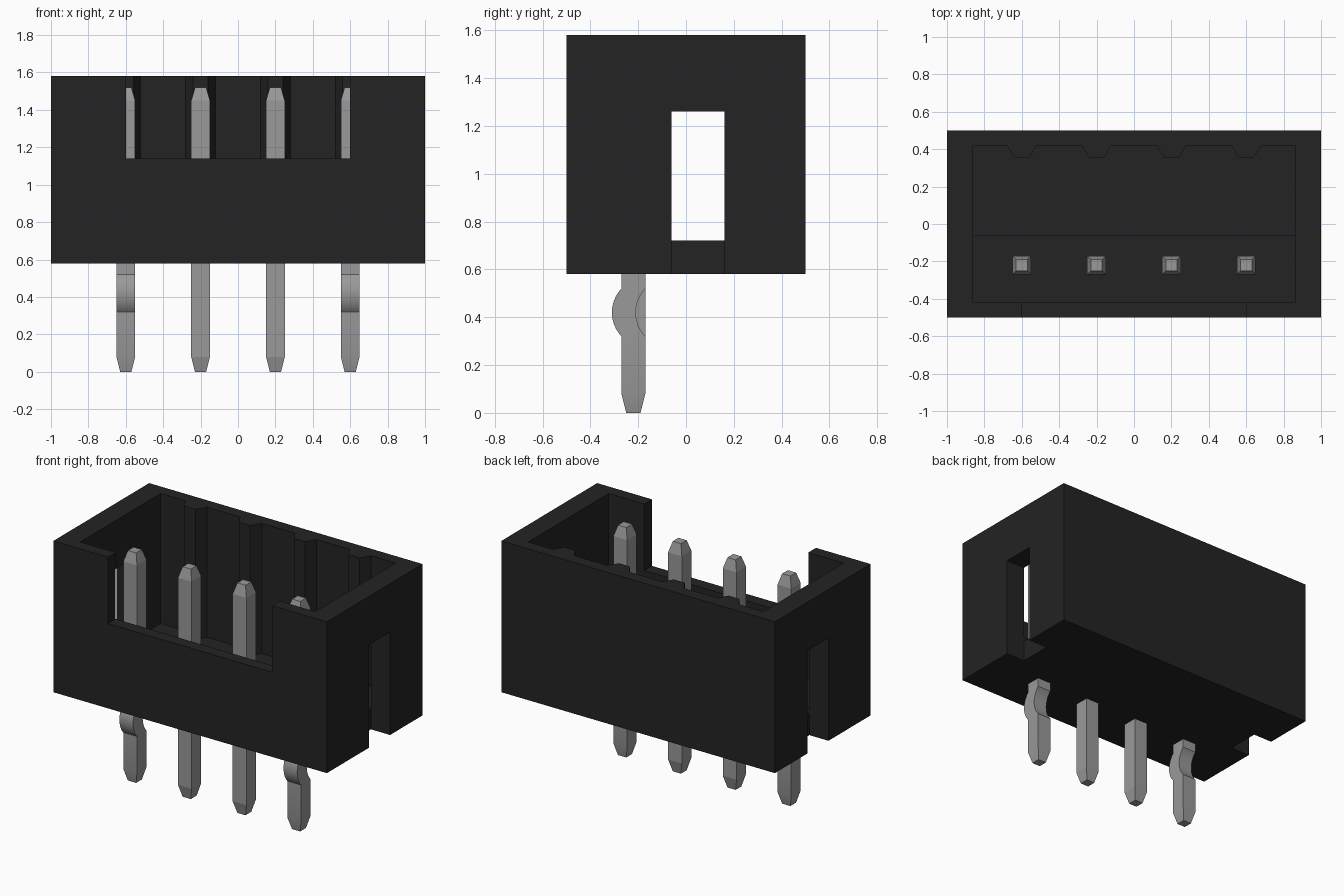
import bpy, bmesh, math

cube = bpy.data.objects.get("Cube")
if cube:
    bpy.data.objects.remove(cube, do_unlink=True)


def make_material(name, value, metallic=0.0):
    mat = bpy.data.materials.new(name)
    mat.use_nodes = True
    color = (value, value, value, 1)
    mat.diffuse_color = color
    mat.node_tree.nodes["Principled BSDF"].inputs["Base Color"].default_value = color
    return mat


BLACK = make_material("black plastic", 0.017)
GREY = make_material("grey metal", 0.32)


def loft(name, rings, mat):
    """Closed solid through rings of 3D points, listed from bottom to top."""
    bm = bmesh.new()
    loops = [[bm.verts.new(p) for p in ring] for ring in rings]
    n = len(rings[0])
    for low, high in zip(loops, loops[1:]):
        for i in range(n):
            j = (i + 1) % n
            bm.faces.new((low[i], low[j], high[j], high[i]))
    bm.faces.new(loops[0][::-1])
    bm.faces.new(loops[-1])
    bmesh.ops.recalc_face_normals(bm, faces=bm.faces)
    mesh = bpy.data.meshes.new(name)
    bm.to_mesh(mesh)
    bm.free()
    mesh.materials.append(mat)
    obj = bpy.data.objects.new(name, mesh)
    bpy.context.collection.objects.link(obj)
    return obj


def prism(name, outline, z0, z1, mat=BLACK):
    return loft(name, [[(x, y, z) for x, y in outline] for z in (z0, z1)], mat)


def box(name, x0, x1, y0, y1, z0, z1):
    return prism(name, [(x0, y0), (x1, y0), (x1, y1), (x0, y1)], z0, z1)


def select_only(obj):
    bpy.ops.object.select_all(action='DESELECT')
    obj.select_set(True)
    bpy.context.view_layer.objects.active = obj


def cut(target, cutter):
    cutter.hide_render = True
    select_only(target)
    mod = target.modifiers.new("cut", 'BOOLEAN')
    mod.operation = 'DIFFERENCE'
    mod.solver = 'EXACT'
    mod.object = cutter
    bpy.ops.object.modifier_apply(modifier=mod.name)
    bpy.data.objects.remove(cutter, do_unlink=True)


PIN_X = (-0.6, -0.2, 0.2, 0.6)

# Housing shell, with a cavity whose back wall carries one rib per pin
housing = box("housing", -1, 1, -0.5, 0.5, 0.58, 1.58)
outline = [(-0.86, -0.42), (0.86, -0.42), (0.86, 0.42)]
for x in reversed(PIN_X):
    outline += [(x + 0.08, 0.42), (x + 0.04, 0.355), (x - 0.04, 0.355), (x - 0.08, 0.42)]
outline.append((-0.86, 0.42))
cut(housing, prism("cavity_cutter", outline, 0.72, 1.7))

# Front notch and the slot in each end wall
cut(housing, box("notch_cutter", -0.6, 0.6, -0.6, -0.40, 1.14, 1.7))
for side in (-1, 1):
    x0, x1 = sorted((side * 0.86, side * 1.1))
    cut(housing, box("slot_cutter", x0, x1, -0.06, 0.16, 0.5, 1.26))

# Slightly raised floor around the pins
box("floor_step", -0.87, 0.87, -0.43, -0.06, 0.70, 0.75)


# Square pins with tapered ends; the outer two have a curved retaining kink
def make_pin(name, x, kinked):
    sections = [(0.0, 0.03, 0.0), (0.08, 0.05, 0.0)]      # height, half width, y shift
    if kinked:
        radius, sagitta = 0.145, 0.04
        end = math.asin(0.1 / radius)
        for i in range(13):
            a = -end + 2 * end * i / 12
            shift = radius * math.cos(a) - (radius - sagitta)
            sections.append((0.42 + radius * math.sin(a), 0.05, -shift))
    sections += [(1.45, 0.05, 0.0), (1.52, 0.03, 0.0)]
    rings = []
    for z, h, dy in sections:
        y = -0.22 + dy
        rings.append([(x - h, y - h, z), (x + h, y - h, z), (x + h, y + h, z), (x - h, y + h, z)])
    pin = loft(name, rings, GREY)
    if kinked:
        select_only(pin)
        bpy.ops.object.shade_smooth_by_angle(angle=math.radians(15))


for i, x in enumerate(PIN_X):
    make_pin(f"pin_{i + 1}", x, abs(x) > 0.5)
